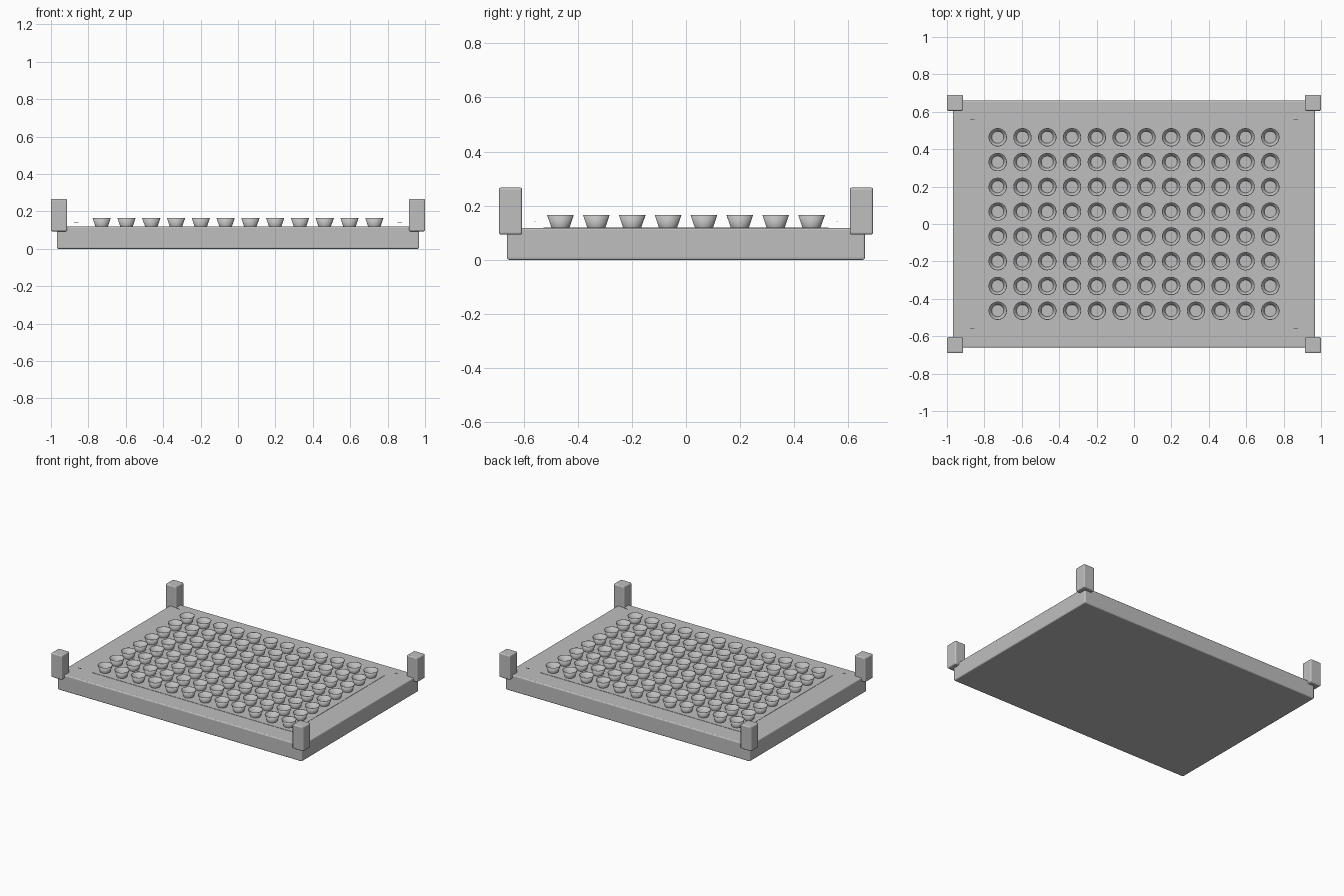
import bpy
import bmesh
import math

cube = bpy.data.objects.get("Cube")
if cube:
    bpy.data.objects.remove(cube, do_unlink=True)

grey = bpy.data.materials.new("plain_grey")
grey.use_nodes = True
colour = (0.52, 0.52, 0.52, 1)
grey.diffuse_color = colour
grey.node_tree.nodes["Principled BSDF"].inputs["Base Color"].default_value = colour


def add_object(name, mesh, location=(0, 0, 0)):
    obj = bpy.data.objects.new(name, mesh)
    obj.location = location
    bpy.context.collection.objects.link(obj)
    return obj


def box(name, centre, size, bevel=0):
    bm = bmesh.new()
    bmesh.ops.create_cube(bm, size=1)
    bmesh.ops.scale(bm, vec=size, verts=bm.verts)
    mesh = bpy.data.meshes.new(name)
    bm.to_mesh(mesh)
    bm.free()
    mesh.materials.append(grey)
    obj = add_object(name, mesh, centre)
    if bevel:
        mod = obj.modifiers.new("Rounded edges", "BEVEL")
        mod.width = bevel
        mod.segments = 3
    return obj


def cup_mesh(profile, sides=32):
    """Lathe an open cup: outer wall, rim, inner wall and a flat floor."""
    bm = bmesh.new()
    rings = []
    for r, z in profile:
        rings.append([bm.verts.new((r * math.cos(a), r * math.sin(a), z))
                      for a in (math.tau * i / sides for i in range(sides))])
    for low, high in zip(rings, rings[1:]):
        for i in range(sides):
            j = (i + 1) % sides
            bm.faces.new((low[i], low[j], high[j], high[i])).smooth = True
    bm.faces.new(rings[-1])
    for edge in bm.edges:
        if len(edge.link_faces) == 2 and edge.calc_face_angle(0) > math.radians(40):
            edge.smooth = False
    mesh = bpy.data.meshes.new("cup")
    bm.to_mesh(mesh)
    bm.free()
    mesh.materials.append(grey)
    return mesh


# Tray body and the raised panel that carries the cups
box("tray_base", (0, 0, 0.059), (1.937, 1.322, 0.118), 0.008)
box("cup_panel", (0, 0, 0.115), (1.59, 1.054, 0.01))

# Corner posts and small marker bars
for sx in (-1, 1):
    for sy in (-1, 1):
        place = ("right", "left")[sx > 0] + "_" + ("front", "back")[sy > 0]
        box("corner_post_" + place, (sx * 0.957, sy * 0.648, 0.18),
            (0.086, 0.086, 0.174), 0.008)
        box("marker_bar_" + place, (sx * 0.866, sy * 0.558, 0.141),
            (0.024, 0.004, 0.003))

# Grid of tapered cups
mesh = cup_mesh([(0.033, 0.118), (0.049, 0.165), (0.046, 0.165), (0.032, 0.121)])
columns, rows, pitch = 12, 8, 0.1325
for row in range(rows):
    for col in range(columns):
        add_object(f"cup_{row + 1}_{col + 1}", mesh,
                   ((col - (columns - 1) / 2) * pitch,
                    (row - (rows - 1) / 2) * pitch, 0))
